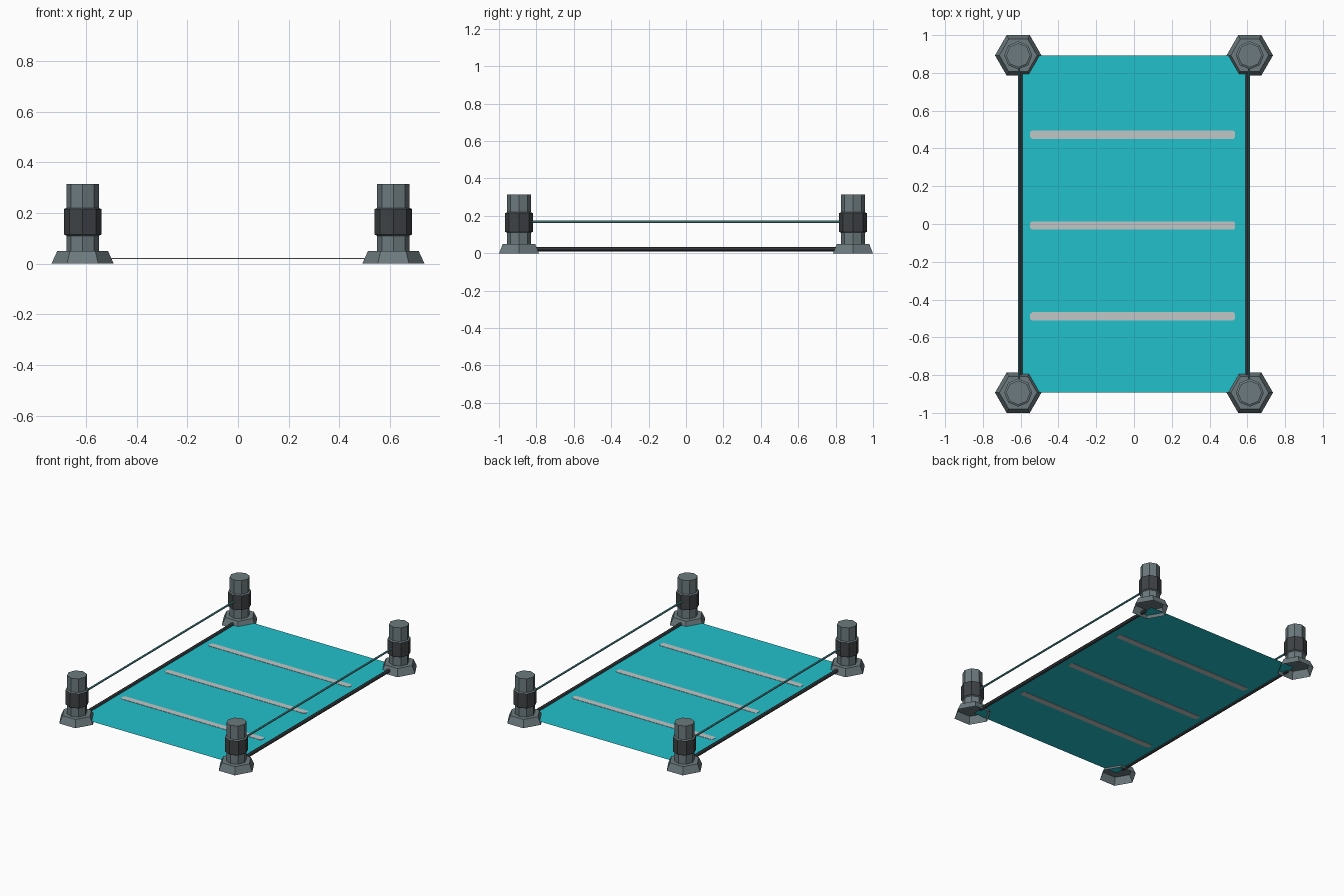
import bpy, bmesh, math
from mathutils import Vector

if "Cube" in bpy.data.objects:
    bpy.data.objects.remove(bpy.data.objects["Cube"])


def material(name, rgb):
    m = bpy.data.materials.new(name)
    m.diffuse_color = (*rgb, 1)
    m.use_nodes = True
    m.node_tree.nodes["Principled BSDF"].inputs["Base Color"].default_value = m.diffuse_color
    return m


steel = material("steel grey", (0.15, 0.195, 0.21))
dark = material("dark grey", (0.05, 0.055, 0.06))
teal = material("teal", (0.016, 0.53, 0.60))
pale = material("pale grey", (0.53, 0.57, 0.57))
cable_col = material("dull teal", (0.08, 0.30, 0.31))


def finish(name, bm, *mats):
    bmesh.ops.recalc_face_normals(bm, faces=bm.faces)
    me = bpy.data.meshes.new(name)
    bm.to_mesh(me)
    bm.free()
    for m in mats:
        me.materials.append(m)
    ob = bpy.data.objects.new(name, me)
    bpy.context.collection.objects.link(ob)
    return ob


def lathe(bm, profile, sides, cx, cy):
    """Faceted turned shape with a vertex on +x, closed on top, open below."""
    rings = [[bm.verts.new((cx + r * math.cos(2 * math.pi * i / sides),
                            cy + r * math.sin(2 * math.pi * i / sides), z))
              for i in range(sides)] for r, z in profile]
    for a, b in zip(rings, rings[1:]):
        for i in range(sides):
            j = (i + 1) % sides
            bm.faces.new((a[i], a[j], b[j], b[i]))
    bm.faces.new(rings[-1])


def rod(name, x, z, r, length, sides, mat):
    """Bar running along y."""
    bm = bmesh.new()
    bmesh.ops.create_cone(bm, cap_ends=True, segments=sides,
                          radius1=r, radius2=r, depth=length)
    for v in bm.verts:
        v.co = Vector((x + v.co.x, v.co.z, z + v.co.y))
    return finish(name, bm, mat)


PX, PY = 0.613, 0.893

# Corner posts: hexagonal flared foot, octagonal post with a wider collar
for sx, xn in ((-1, "left"), (1, "right")):
    for sy, yn in ((-1, "front"), (1, "back")):
        bm = bmesh.new()
        lathe(bm, [(0.123, 0), (0.1, 0.05)], 6, sx * PX, sy * PY)
        finish(f"{yn}_{xn}_foot", bm, steel)

        bm = bmesh.new()
        lathe(bm, [(0.064, 0.05), (0.064, 0.11), (0.074, 0.115), (0.074, 0.215),
                   (0.064, 0.22), (0.064, 0.315)], 8, sx * PX, sy * PY)
        post = finish(f"{yn}_{xn}_post", bm, steel, dark)
        for p in post.data.polygons:
            if 0.14 < p.center.z < 0.19:
                p.material_index = 1

    # Side rail at the deck edge and the cable above it
    rod(f"{xn}_rail", sx * 0.601, 0.022, 0.012, 1.66, 8, dark)
    rod(f"{xn}_cable", sx * 0.609, 0.168, 0.007, 1.68, 6, cable_col)

# Thin sheet deck
bm = bmesh.new()
bm.faces.new([bm.verts.new((x * 0.603, y * PY, 0.02))
              for x, y in ((-1, -1), (1, -1), (1, 1), (-1, 1))])
finish("deck", bm, teal)

# Cross stripes with clipped ends, visible from both sides
for n, y in enumerate((-0.489, -0.008, 0.473)):
    bm = bmesh.new()
    outline = [(-0.55, -0.012), (-0.54, -0.022), (0.526, -0.022), (0.536, -0.012),
               (0.536, 0.012), (0.526, 0.022), (-0.54, 0.022), (-0.55, 0.012)]
    face = bm.faces.new([bm.verts.new((a, y + b, 0.018)) for a, b in outline])
    ext = bmesh.ops.extrude_face_region(bm, geom=[face], use_keep_orig=True)
    for g in ext["geom"]:
        if isinstance(g, bmesh.types.BMVert):
            g.co.z = 0.022
    finish(f"stripe_{n + 1}", bm, pale)
